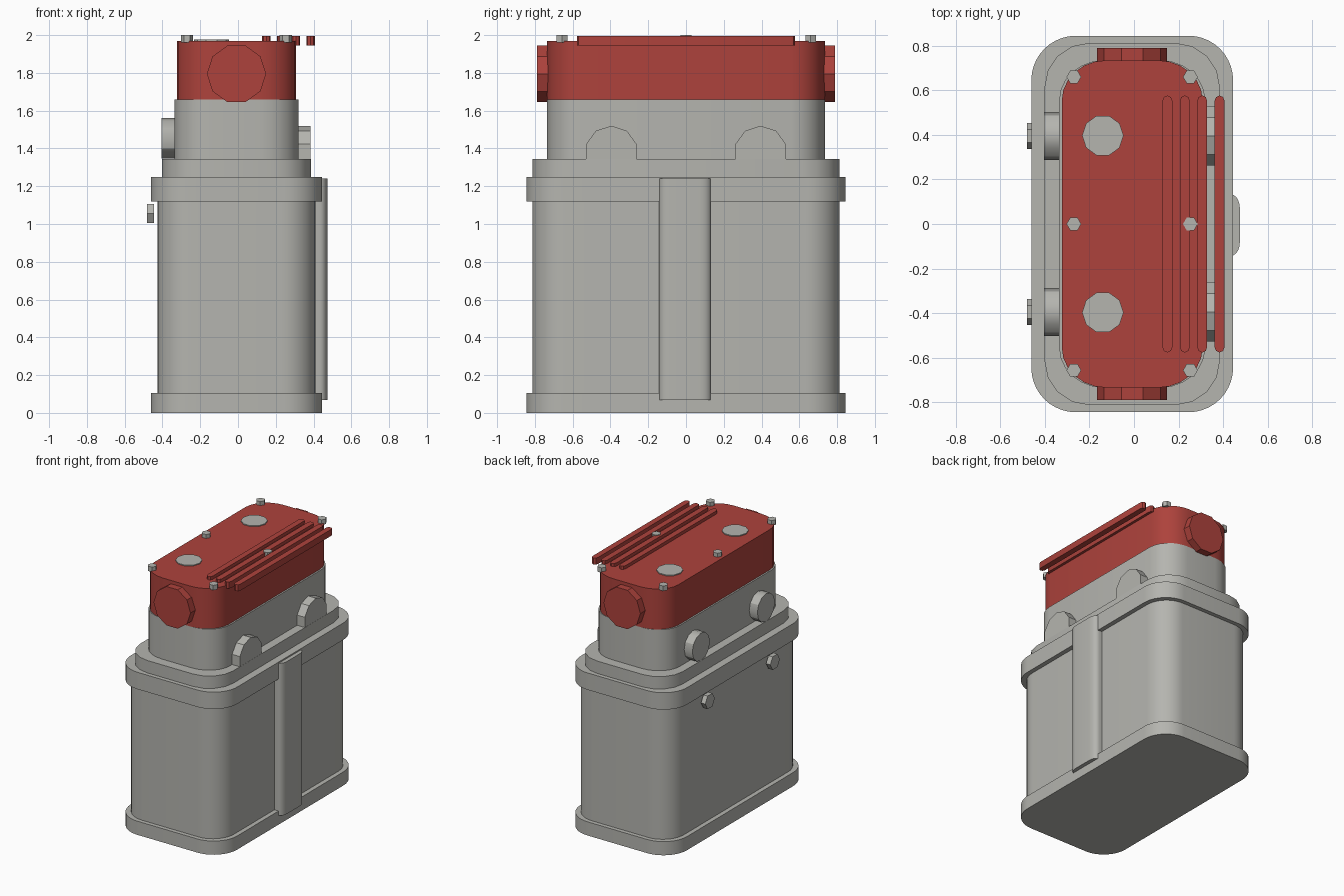
import bpy, bmesh
from math import sin, cos, pi, tau, radians
from mathutils import Matrix

cube = bpy.data.objects.get("Cube")
if cube:
    bpy.data.objects.remove(cube, do_unlink=True)


def material(name, rgb):
    m = bpy.data.materials.new(name)
    m.use_nodes = True
    m.diffuse_color = (*rgb, 1)
    bsdf = next(n for n in m.node_tree.nodes if n.type == 'BSDF_PRINCIPLED')
    bsdf.inputs["Base Color"].default_value = (*rgb, 1)
    bsdf.inputs["Roughness"].default_value = 0.6
    return m


grey = material("cast grey", (0.46, 0.46, 0.43))
red = material("cover red", (0.42, 0.055, 0.045))
CX = -0.008  # the casting sits slightly off centre


def finish(name, bm, mat):
    bmesh.ops.recalc_face_normals(bm, faces=bm.faces)
    mesh = bpy.data.meshes.new(name)
    bm.to_mesh(mesh)
    bm.free()
    mesh.materials.append(mat)
    ob = bpy.data.objects.new(name, mesh)
    bpy.context.collection.objects.link(ob)
    bpy.ops.object.select_all(action='DESELECT')
    ob.select_set(True)
    bpy.context.view_layer.objects.active = ob
    bpy.ops.object.shade_smooth_by_angle(angle=radians(30))
    return ob


def rounded_block(name, mat, x, y, hx, hy, z0, z1, rx, ry, segs):
    """Upright prism with elliptical rounded corners."""
    bm = bmesh.new()
    ring = []
    for q, (sx, sy) in enumerate([(1, 1), (-1, 1), (-1, -1), (1, -1)]):
        for i in range(segs + 1):
            a = (q + i / segs) * pi / 2
            ring.append(bm.verts.new((x + sx * (hx - rx) + rx * cos(a),
                                      y + sy * (hy - ry) + ry * sin(a), z0)))
    bmesh.ops.remove_doubles(bm, verts=ring, dist=0.0001)
    bm.verts.ensure_lookup_table()
    face = bm.faces.new(list(bm.verts))
    top = bmesh.ops.extrude_face_region(bm, geom=[face])
    verts = [g for g in top["geom"] if isinstance(g, bmesh.types.BMVert)]
    bmesh.ops.translate(bm, verts=verts, vec=(0, 0, z1 - z0))
    return finish(name, bm, mat)


def disc(name, mat, centre, r, depth, sides, axis='Z', turn=0.0):
    """Faceted cylinder along an axis; turn spins it about that axis."""
    bm = bmesh.new()
    m = Matrix.Rotation(turn, 4, 'Z')
    if axis == 'X':
        m = Matrix.Rotation(pi / 2, 4, 'Y') @ m
    elif axis == 'Y':
        m = Matrix.Rotation(pi / 2, 4, 'X') @ m
    ring = [bm.verts.new((r * cos(tau * i / sides), r * sin(tau * i / sides), -depth / 2))
            for i in range(sides)]
    face = bm.faces.new(ring)
    top = bmesh.ops.extrude_face_region(bm, geom=[face])
    verts = [g for g in top["geom"] if isinstance(g, bmesh.types.BMVert)]
    bmesh.ops.translate(bm, verts=verts, vec=(0, 0, depth))
    bmesh.ops.transform(bm, matrix=Matrix.Translation(centre) @ m, verts=bm.verts)
    return finish(name, bm, mat)


# Stacked castings
rounded_block("base_flange", grey, CX, 0, 0.453, 0.845, 0, 0.105, 0.2, 0.2, 10)
rounded_block("main_body", grey, CX, 0, 0.418, 0.813, 0.105, 1.12, 0.18, 0.18, 10)
rounded_block("upper_flange", grey, CX, 0, 0.453, 0.845, 1.12, 1.25, 0.2, 0.2, 10)
rounded_block("deck", grey, CX, 0, 0.394, 0.813, 1.25, 1.345, 0.2, 0.2, 4)
rounded_block("head", grey, CX, 0, 0.328, 0.735, 1.345, 1.66, 0.2, 0.18, 6)
rounded_block("cover", red, CX, 0, 0.316, 0.735, 1.66, 1.97, 0.2, 0.18, 6)

# Upright rib on the left side
rounded_block("side_rib", grey, 0.405, -0.005, 0.07, 0.138, 0.068, 1.24, 0.04, 0.06, 5)

# Cooling fins on the cover
for i in range(4):
    rounded_block(f"fin_{i + 1}", red, 0.15 + 0.078 * i, 0, 0.0225, 0.577,
                  1.945, 1.995, 0.0225, 0.025, 2)

for end, s in (("front", -1), ("back", 1)):
    # Round end caps of the cover
    disc(f"{end}_end_cap", red, (CX, s * 0.755, 1.795), 0.157, 0.07, 10, 'Y')
    # Ports on both sides of the head
    disc(f"{end}_left_port", grey, (0.34, s * 0.395, 1.38), 0.14, 0.09, 10, 'X')
    disc(f"{end}_right_port", grey, (-0.36, s * 0.395, 1.453), 0.107, 0.09, 12, 'X')
    # Small hex plug beside the body
    disc(f"{end}_plug", grey, (-0.463, s * 0.395, 1.055), 0.058, 0.036, 6, 'X', pi / 2)
    # Filler plate on top of the cover
    disc(f"{end}_filler_plate", grey, (-0.14, s * 0.397, 1.973), 0.093, 0.008, 10)

# Cover bolts
for side, x in (("right", -0.27), ("left", 0.253)):
    for place, y in (("front", -0.657), ("middle", 0), ("back", 0.66)):
        disc(f"{place}_{side}_bolt", grey, (x, y, 1.981), 0.033, 0.038, 6)
